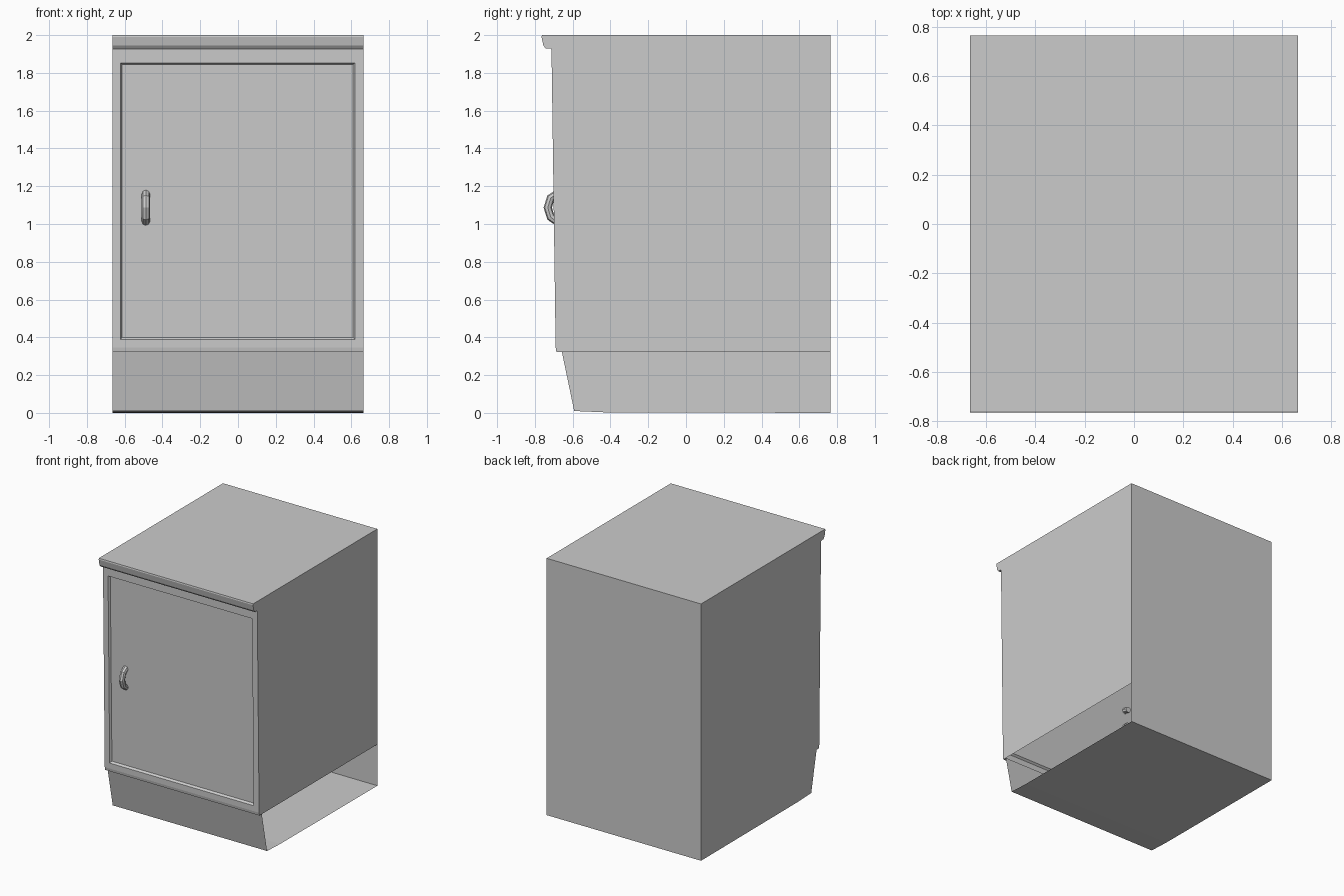
import bpy, bmesh

if "Cube" in bpy.data.objects:
    bpy.data.objects.remove(bpy.data.objects["Cube"])

W = 0.665      # half width
BACK = 0.765


def front_y(z):
    # the door front leans slightly forward towards the top
    return -0.69 - 0.022 * (z - 0.345) / (1.92 - 0.345)


def make_object(name, bm):
    bmesh.ops.recalc_face_normals(bm, faces=bm.faces)
    mesh = bpy.data.meshes.new(name)
    bm.to_mesh(mesh)
    bm.free()
    obj = bpy.data.objects.new(name, mesh)
    bpy.context.collection.objects.link(obj)
    return obj


# Side profile (y, z): up the front, over the top and down the back
Z0, Z1 = 0.345, 1.92
plinth = [(-0.592, 0.01), (-0.657, 0.322)]
upper = [(-0.686, 0.322), (front_y(Z0), Z0), (front_y(Z1), Z1),
         (-0.716, 1.928), (-0.742, 1.928), (-0.755, 1.945), (-0.765, 1.99),
         (-0.763, 2.0), (BACK, 2.0), (BACK, 0.322)]
floor = [(BACK, 0.0), (-0.43, 0.003)]
profile = plinth + upper + floor

# Cabinet shell: skin the profile across the width, leaving out the door face
bm = bmesh.new()
left = [bm.verts.new((-W, y, z)) for y, z in profile]
right = [bm.verts.new((W, y, z)) for y, z in profile]
DOOR = 3
n = len(profile)
for i in range(n):
    j = (i + 1) % n
    if i != DOOR:
        bm.faces.new((left[i], right[i], right[j], left[j]))

# Left side reaches the floor, right side stops above the open plinth
bm.faces.new(left)
bm.faces.new(right[1:12])


# Door front: frame, sloped moulding and sunken panel
def ring(x0, x1, z0, z1, depth):
    return [bm.verts.new((x, front_y(z) + depth, z))
            for x, z in ((x0, z0), (x1, z0), (x1, z1), (x0, z1))]


rings = [[left[DOOR], right[DOOR], right[DOOR + 1], left[DOOR + 1]],
         ring(-0.622, 0.619, 0.388, 1.853, 0.0),
         ring(-0.613, 0.610, 0.400, 1.845, 0.015)]
for a, b in zip(rings, rings[1:]):
    for i in range(4):
        j = (i + 1) % 4
        bm.faces.new((a[i], a[j], b[j], b[i]))
bm.faces.new(rings[-1])
make_object("cabinet_body", bm)

# Curved door handle whose ends pass through the door
curve = bpy.data.curves.new("door_handle", 'CURVE')
curve.dimensions = '3D'
curve.bevel_depth = 0.022
curve.bevel_resolution = 2
curve.use_fill_caps = True
path = [(-0.645, 1.150), (-0.685, 1.158), (-0.716, 1.138), (-0.732, 1.087),
        (-0.716, 1.036), (-0.685, 1.014), (-0.645, 1.022)]
spline = curve.splines.new('POLY')
spline.points.add(len(path) - 1)
for p, (y, z) in zip(spline.points, path):
    p.co = (-0.488, y, z, 1)
handle = bpy.data.objects.new("door_handle", curve)
bpy.context.collection.objects.link(handle)
bpy.context.view_layer.objects.active = handle
handle.select_set(True)
bpy.ops.object.convert(target='MESH')
bpy.ops.object.shade_smooth_by_angle()
